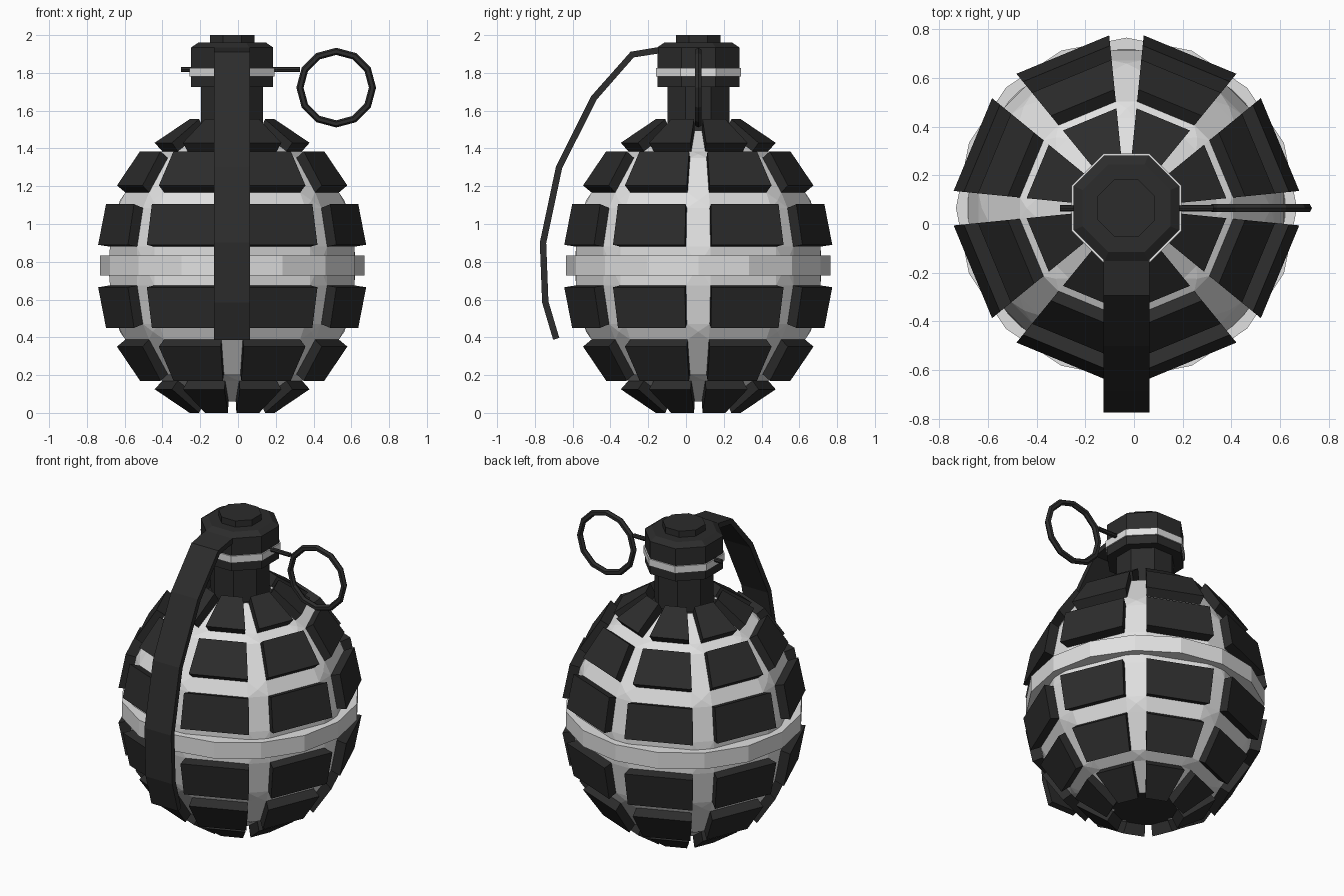
import bpy, bmesh, math
from mathutils import Vector

if "Cube" in bpy.data.objects:
    bpy.data.objects.remove(bpy.data.objects["Cube"])

CX, CY, CZ = -0.031, 0.065, 0.7775      # axis and mid height of the body
GAP = math.radians(5.7)                 # half angle of a vertical groove
STEP = math.pi / 4


def material(name, v):
    m = bpy.data.materials.new(name)
    m.diffuse_color = (v, v, v, 1)
    m.use_nodes = True
    m.node_tree.nodes["Principled BSDF"].inputs["Base Color"].default_value = m.diffuse_color
    return m


DARK = material("dark_iron", 0.025)
PALE = material("pale_metal", 0.75)


def finish(name, bm, mats, recalc=True):
    if recalc:
        bmesh.ops.recalc_face_normals(bm, faces=bm.faces)
    me = bpy.data.meshes.new(name)
    bm.to_mesh(me)
    bm.free()
    for m in mats:
        me.materials.append(m)
    ob = bpy.data.objects.new(name, me)
    bpy.context.collection.objects.link(ob)
    return ob


def pos(r, z, a):
    return (CX + r * math.cos(a), CY + r * math.sin(a), z)


def lathe(name, profile, n, turn, mat):
    """Closed faceted solid from (radius, z) pairs."""
    bm = bmesh.new()
    rings = [[bm.verts.new(pos(r, z, turn + 2 * math.pi * i / n)) for i in range(n)]
             for r, z in profile]
    for lo, hi in zip(rings, rings[1:]):
        for i in range(n):
            j = (i + 1) % n
            bm.faces.new((lo[i], lo[j], hi[j], hi[i]))
    bm.faces.new(rings[0][::-1])
    bm.faces.new(rings[-1])
    return finish(name, bm, [mat])


# Block rows of the upper half: base low, base high, outer low, outer high
upper = [
    ((.650, .880), (.610, 1.085), (.713, .890), (.671, 1.105)),
    ((.568, 1.167), (.440, 1.350), (.613, 1.204), (.490, 1.385)),
    ((.372, 1.385), (.190, 1.495), (.412, 1.430), (.226, 1.555)),
]
junctions = [(.655, CZ), (.594, 1.125), (.410, 1.370), (.180, 1.495)]


def flip(p):
    return (p[0], 2 * CZ - p[1])


rows = [tuple(flip(r[i]) for i in (1, 0, 3, 2)) for r in reversed(upper)] + upper
junctions = [flip(p) for p in reversed(junctions[1:])] + junctions

# Core: groove strips that meet in points where the grooves cross
bm = bmesh.new()
J = [[bm.verts.new(pos(r, z, k * STEP)) for k in range(8)] for r, z in junctions]
B = []
for row in rows:
    B.append([[bm.verts.new(pos(*row[h], a)) for h, a in
               ((0, k * STEP + GAP), (0, (k + 1) * STEP - GAP),
                (1, (k + 1) * STEP - GAP), (1, k * STEP + GAP))] for k in range(8)])
for r in range(6):
    for k in range(8):
        left, right = B[r][k - 1], B[r][k]
        bm.faces.new(right)                                        # under the block
        bm.faces.new((left[1], right[0], right[3], left[2]))       # vertical groove
        bm.faces.new((J[r][k], right[0], left[1]))
        bm.faces.new((J[r + 1][k], left[2], right[3]))
        if r < 5:                                                  # horizontal groove
            up, n = B[r + 1][k], (k + 1) % 8
            bm.faces.new((right[3], right[2], up[1], up[0]))
            bm.faces.new((J[r + 1][k], right[3], up[0]))
            bm.faces.new((J[r + 1][n], up[1], right[2]))
bottom, top = [], []
for k in range(8):
    bottom += [J[0][k], B[0][k][0], B[0][k][1]]
    top += [J[6][k], B[5][k][3], B[5][k][2]]
bm.faces.new(bottom[::-1]).material_index = 1
bm.faces.new(top).material_index = 1
finish("body_core", bm, [PALE, DARK])

# Raised blocks
bm = bmesh.new()
for row in rows:
    for k in range(8):
        a, b = k * STEP + GAP, (k + 1) * STEP - GAP
        quad = [[bm.verts.new(pos(*row[h + o], t)) for h, t in
                 ((0, a), (0, b), (1, b), (1, a))] for o in (0, 2)]
        base, out = quad
        bm.faces.new(out)
        for i in range(4):
            j = (i + 1) % 4
            bm.faces.new((base[i], base[j], out[j], out[i]))
finish("body_blocks", bm, [DARK], recalc=False)

# Band around the middle
lathe("middle_band", [(.70, .727), (.70, .832)], 16, 0, PALE)

# Neck, cap and knob, eight-sided with flats to the front
k8 = 1 / math.cos(math.pi / 8)
head = [(.164, 1.47), (.164, 1.725), (.217, 1.725), (.217, 1.935),
        (.180, 1.96), (.118, 1.96), (.118, 2.0)]
lathe("neck_and_cap", [(r * k8, z) for r, z in head], 8, math.pi / 8, DARK)
lathe("cap_band", [(.225 * k8, 1.78), (.225 * k8, 1.825)], 8, math.pi / 8, PALE)

# Safety lever: a bent strip following a side profile (y, z)
path = [Vector(p) for p in ((-.13, 1.922), (-.285, 1.897), (-.487, 1.668), (-.672, 1.30),
                            (-.757, .90), (-.745, .587), (-.687, .392))]
bm = bmesh.new()
sections = []
for i, p in enumerate(path):
    t0 = (p - path[i - 1]).normalized() if i else None
    t1 = (path[i + 1] - p).normalized() if i < len(path) - 1 else None
    t = ((t0 or t1) + (t1 or t0)).normalized()
    nrm = Vector((t.y, -t.x)) * .017
    sections.append([bm.verts.new((CX + sx * .095, *(p + nrm * sn)))
                     for sx, sn in ((-1, -1), (1, -1), (1, 1), (-1, 1))])
for s, e in zip(sections, sections[1:]):
    for i in range(4):
        j = (i + 1) % 4
        bm.faces.new((s[i], s[j], e[j], e[i]))
bm.faces.new(sections[0])
bm.faces.new(sections[-1])
finish("safety_lever", bm, [DARK])

# Pin through the cap
bpy.ops.mesh.primitive_cylinder_add(vertices=8, radius=.014, depth=.63,
                                    location=(.012, CY, 1.818), rotation=(0, math.pi / 2, 0))
pin = bpy.context.object
pin.name = "pin"
pin.data.materials.append(DARK)

# Pull ring
bpy.ops.mesh.primitive_torus_add(major_segments=12, minor_segments=6, major_radius=.192,
                                 minor_radius=.019, location=(.52, CY, 1.722),
                                 rotation=(math.pi / 2, 0, 0))
ring = bpy.context.object
ring.name = "pull_ring"
ring.data.materials.append(DARK)
for ob in (pin, ring):
    for p in ob.data.polygons:
        p.use_smooth = False
